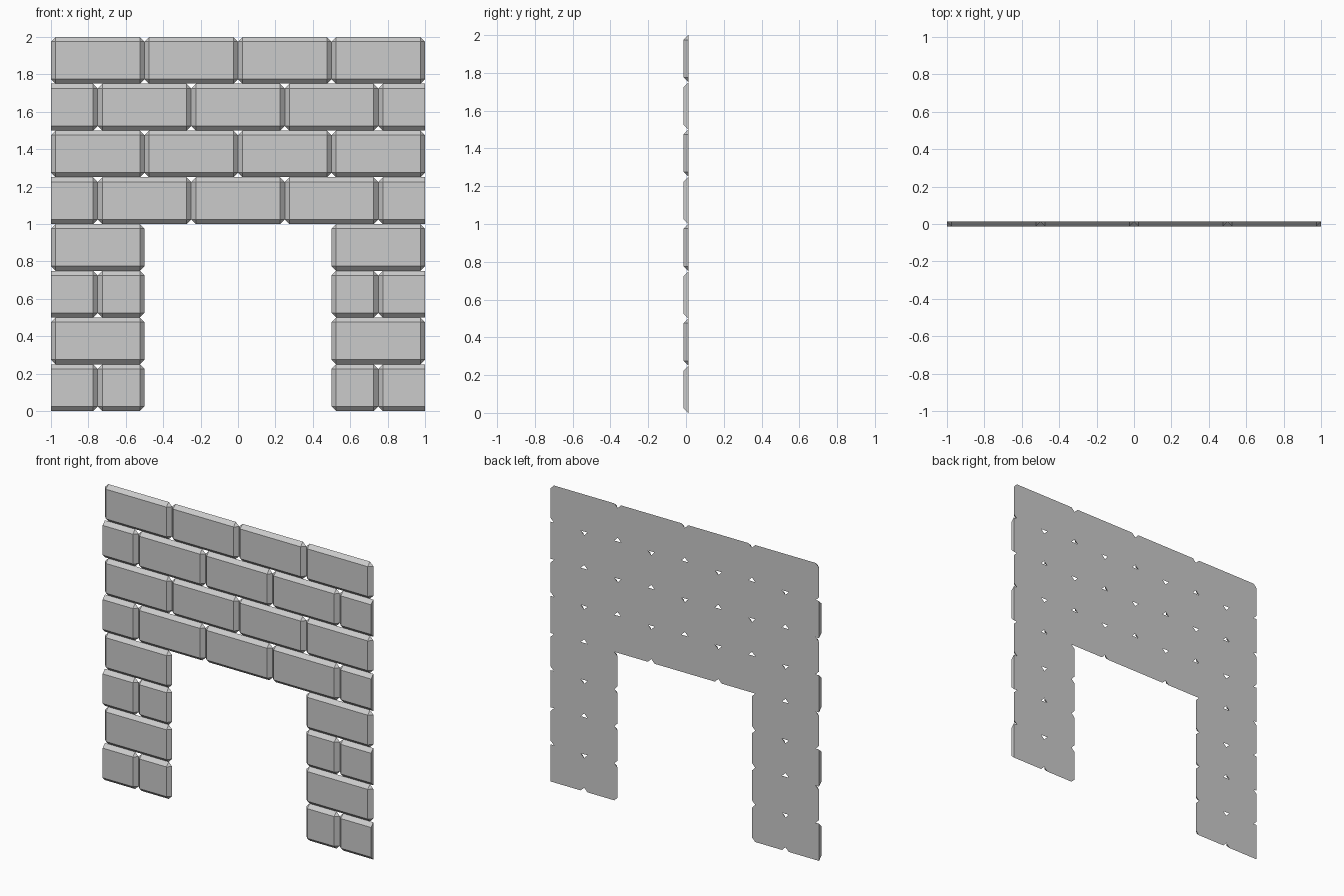
import bpy
import bmesh
import math

if "Cube" in bpy.data.objects:
    bpy.data.objects.remove(bpy.data.objects["Cube"])

BEVEL = 0.025      # chamfer on the front edges, equal to the brick depth
FRONT, BACK = -0.0125, 0.0125
ROW = 0.25


def brick(name, x0, x1, z0):
    """Chamfered brick; an end on odd rows lying on the wall edge is cut flat."""
    z1 = z0 + ROW
    bm = bmesh.new()
    half = x1 - x0 < 0.4
    points = []
    for x, inward in ((x0, 1), (x1, -1)):
        flat = half and abs(x) > 0.99
        xi = x if flat else x + inward * BEVEL
        for z, up in ((z0, 1), (z1, -1)):
            zi = z + up * BEVEL
            points.append((xi, FRONT, zi))      # front face corner
            points.append((xi, BACK, z))        # back outline, top or bottom
            if not flat:
                points.append((x, BACK, zi))    # back outline, side
    verts = [bm.verts.new(p) for p in points]
    bmesh.ops.convex_hull(bm, input=verts)
    bmesh.ops.dissolve_limit(bm, angle_limit=math.radians(1),
                             verts=bm.verts[:], edges=bm.edges[:])
    bmesh.ops.recalc_face_normals(bm, faces=bm.faces[:])
    mesh = bpy.data.meshes.new(name)
    bm.to_mesh(mesh)
    bm.free()
    obj = bpy.data.objects.new(name, mesh)
    bpy.context.collection.objects.link(obj)


# Brick joints per row: half bricks alternate with full ones
for row in range(8):
    upper = row >= 4
    if row % 2:
        joints = [-1, -0.5, 0, 0.5, 1]
    elif upper:
        joints = [-1, -0.75, -0.25, 0.25, 0.75, 1]
    else:
        joints = [-1, -0.75, -0.5, 0.5, 0.75, 1]
    part = "wall_brick" if upper else "pillar_brick"
    for i, (a, b) in enumerate(zip(joints, joints[1:])):
        # leave the doorway open
        if not upper and abs(a + b) < 0.9:
            continue
        brick(f"{part}_{row}_{i}", a, b, row * ROW)
